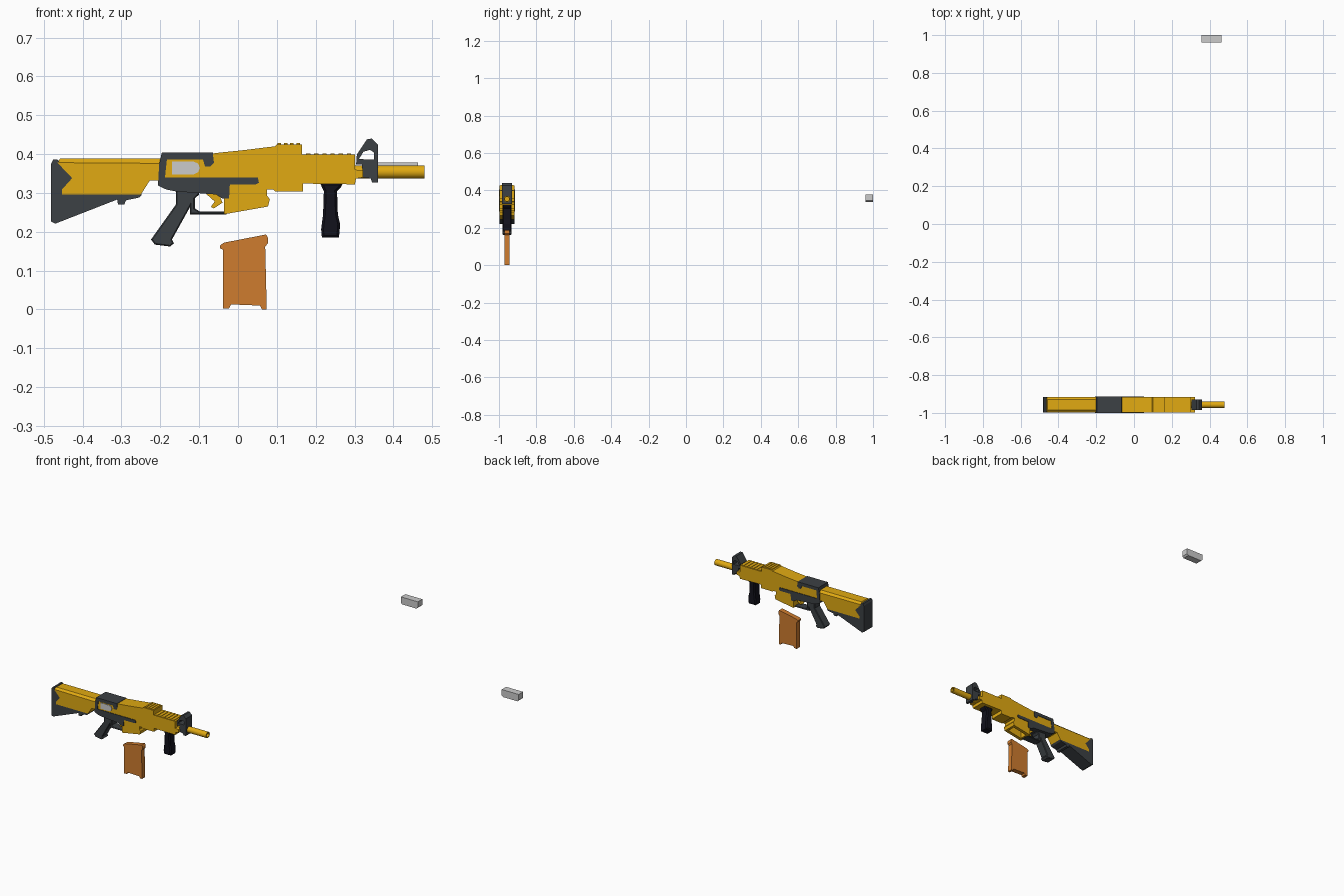
import bpy, bmesh, math
from mathutils import Matrix

if "Cube" in bpy.data.objects:
    bpy.data.objects.remove(bpy.data.objects["Cube"])

YC = -0.957  # centre plane of the toy blaster


def material(name, rgb):
    m = bpy.data.materials.new(name)
    m.diffuse_color = (*rgb, 1)
    m.use_nodes = True
    m.node_tree.nodes["Principled BSDF"].inputs["Base Color"].default_value = m.diffuse_color
    return m


YELLOW = material("yellow", (0.75, 0.4, 0.006))
DARK = material("charcoal", (0.045, 0.052, 0.058))
BLACK = material("black", (0.006, 0.006, 0.012))
ORANGE = material("orange", (0.62, 0.2, 0.028))


def finish(bm, name, mat):
    bmesh.ops.recalc_face_normals(bm, faces=bm.faces[:])
    me = bpy.data.meshes.new(name)
    bm.to_mesh(me)
    bm.free()
    ob = bpy.data.objects.new(name, me)
    bpy.context.collection.objects.link(ob)
    if mat:
        me.materials.append(mat)
    return ob


def prism(name, pts, half, mat=None, yc=YC, bevel=0, zmin=-1):
    """Extrude an (x, z) outline along y; optionally chamfer its rims above zmin."""
    bm = bmesh.new()
    face = bm.faces.new([bm.verts.new((x, yc - half, z)) for x, z in pts])
    ext = bmesh.ops.extrude_face_region(bm, geom=[face])["geom"]
    moved = [v for v in ext if isinstance(v, bmesh.types.BMVert)]
    bmesh.ops.translate(bm, verts=moved, vec=(0, 2 * half, 0))
    bmesh.ops.recalc_face_normals(bm, faces=bm.faces[:])
    if bevel:
        rims = [e for e in bm.edges
                if abs(e.verts[0].co.y - e.verts[1].co.y) < 1e-6
                and min(v.co.z for v in e.verts) > zmin]
        bmesh.ops.bevel(bm, geom=rims, offset=bevel, segments=1, affect='EDGES')
    return finish(bm, name, mat)


def rect(x0, x1, z0, z1):
    return [(x0, z0), (x1, z0), (x1, z1), (x0, z1)]


def cut(ob, cutter):
    mod = ob.modifiers.new("cut", 'BOOLEAN')
    mod.object = cutter
    mod.solver = 'EXACT'
    bpy.context.view_layer.objects.active = ob
    bpy.ops.object.modifier_apply(modifier=mod.name)
    bpy.data.objects.remove(cutter)


# Stock: yellow shell with dark butt and underside
prism("stock_shell", [
    (-.465, .378), (-.458, .388), (-.2, .388), (-.2, .332), (-.227, .332),
    (-.25, .296), (-.453, .296), (-.453, .309), (-.427, .338)],
    .04, YELLOW, bevel=.012, zmin=.38)
prism("stock_butt", [
    (-.481, .375), (-.476, .386), (-.465, .386), (-.427, .338), (-.453, .309),
    (-.453, .296), (-.247, .296), (-.255, .288), (-.288, .281), (-.293, .27),
    (-.309, .27), (-.311, .283), (-.47, .221), (-.481, .226)],
    .04, DARK)

# Main body with magazine well
body = prism("main_body", [
    (-.19, .39), (-.062, .402), (-.046, .404), (.005, .409), (.095, .42),
    (.1, .425), (.165, .425), (.165, .399), (.301, .399), (.301, .36),
    (.322, .358), (.322, .34), (.304, .337), (.301, .322), (.167, .324),
    (.167, .304), (.095, .304), (.09, .309), (.075, .309), (.075, .293),
    (.082, .283), (.077, .265), (-.036, .245), (-.036, .33), (-.19, .33)],
    .04, YELLOW)
cut(body, prism("well_cutter", rect(-.022, .065, .2, .36), .022))

# Top ribs
for i in range(4):
    x = .102 + i * .016
    prism(f"top_rib_{i}", rect(x, x + .009, .42, .428), .036, YELLOW)
for i in range(6):
    x = .175 + i * .021
    prism(f"handguard_rib_{i}", rect(x, x + .011, .395, .402), .036, YELLOW)

# Receiver wrapping round the ejection port
prism("receiver", [
    (-.196, .404), (-.065, .404), (-.062, .378), (-.072, .368), (-.085, .368),
    (-.09, .386), (-.183, .386), (-.188, .34), (.051, .34), (.054, .326),
    (.046, .322), (-.021, .322), (-.023, .286), (-.041, .286), (-.057, .296),
    (-.16, .304), (-.185, .309), (-.206, .319), (-.203, .373)],
    .043, DARK)
prism("port_bolt", [
    (-.17, .347), (-.115, .347), (-.103, .353), (-.098, .364), (-.103, .376),
    (-.115, .381), (-.17, .381)], .003, yc=YC - .0395)

# Pistol grip and trigger guard
prism("grip_and_guard", [
    (-.16, .31), (-.1, .31), (-.1, .296), (-.111, .286), (-.111, .26),
    (-.098, .252), (-.03, .252), (-.03, .245), (-.124, .245), (-.124, .263),
    (-.17, .18), (-.165, .17), (-.175, .162), (-.214, .167), (-.224, .18),
    (-.16, .27)], .025, DARK, bevel=.003)
prism("trigger", [
    (-.085, .3), (-.05, .3), (-.04, .275), (-.062, .26), (-.07, .264),
    (-.06, .278)], .012, YELLOW)

# Front sight with open loop
sight = prism("front_sight", [
    (.304, .373), (.306, .399), (.332, .438), (.345, .44), (.36, .425),
    (.36, .327), (.345, .327), (.342, .337), (.322, .34), (.319, .373)],
    .028, DARK)
cut(sight, prism("sight_cutter", [
    (.311, .387), (.323, .406), (.34, .411), (.35, .404), (.35, .386)], .1))

# Hollow barrel
bm = bmesh.new()
bmesh.ops.create_cone(bm, cap_ends=True, segments=24, radius1=.017, radius2=.017,
                      depth=.18, matrix=Matrix.Translation((.39, YC, .354))
                      @ Matrix.Rotation(math.pi / 2, 4, 'Y'))
muzzle = max(bm.faces, key=lambda f: f.calc_center_median().x)
bmesh.ops.inset_region(bm, faces=[muzzle], thickness=.006)
bore = bmesh.ops.extrude_face_region(bm, geom=[muzzle])["geom"]
bmesh.ops.translate(bm, verts=[v for v in bore if isinstance(v, bmesh.types.BMVert)],
                    vec=(-.09, 0, 0))
if muzzle.is_valid:
    bmesh.ops.delete(bm, geom=[muzzle], context='FACES_ONLY')
barrel = finish(bm, "barrel", YELLOW)
bpy.ops.object.select_all(action='DESELECT')
barrel.select_set(True)
bpy.context.view_layer.objects.active = barrel
bpy.ops.object.shade_smooth_by_angle(angle=math.radians(35))

# Foregrip
prism("foregrip", [
    (.211, .326), (.27, .326), (.265, .314), (.255, .304), (.257, .245),
    (.263, .219), (.26, .185), (.216, .185), (.214, .206), (.219, .245),
    (.221, .304)], .025, BLACK, bevel=.006)

# Detached magazine
prism("magazine", [
    (-.046, .165), (-.036, .172), (.072, .193), (.077, .185), (.077, .17),
    (.07, .162), (.074, 0), (.062, 0), (.057, .01), (-.018, .013),
    (-.023, .003), (-.039, .002), (-.039, .154), (-.046, .157)],
    .014, ORANGE)

# Loose grey bolt block, set far behind
prism("loose_bolt", [
    (.357, .345), (.365, .337), (.455, .337), (.464, .345), (.464, .378),
    (.357, .378)], .02, yc=.98)
